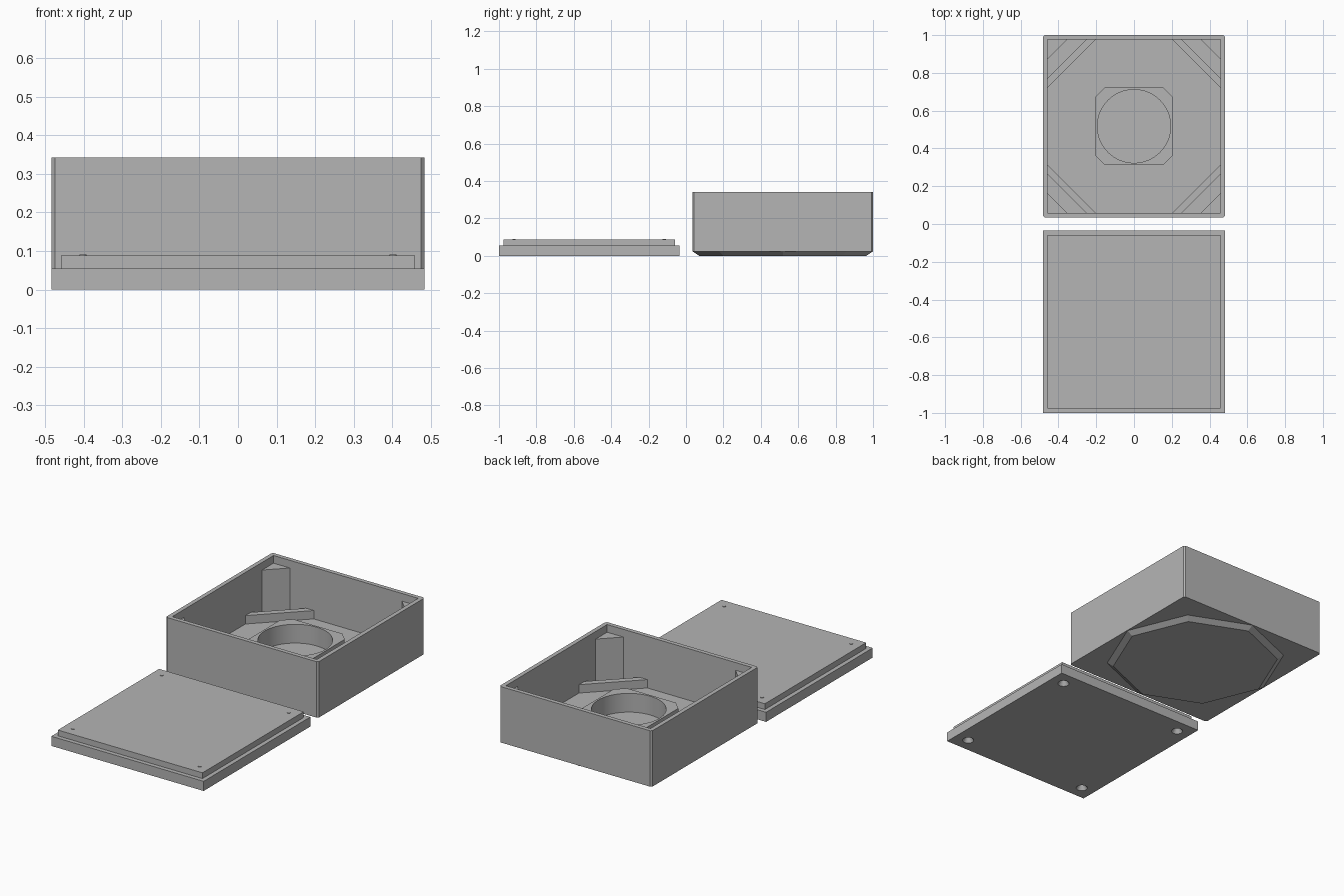
import bpy, bmesh, math

if "Cube" in bpy.data.objects:
    bpy.data.objects.remove(bpy.data.objects["Cube"])

grey = bpy.data.materials.new("plain grey")
grey.diffuse_color = (0.46, 0.46, 0.46, 1)
grey.use_nodes = True
grey.node_tree.nodes["Principled BSDF"].inputs["Base Color"].default_value = grey.diffuse_color


def loft(name, low, high, z0, z1):
    """Solid between two matching outlines at heights z0 and z1."""
    bm = bmesh.new()
    a = [bm.verts.new((x, y, z0)) for x, y in low]
    b = [bm.verts.new((x, y, z1)) for x, y in high]
    n = len(a)
    bm.faces.new(a)
    bm.faces.new(b)
    for i in range(n):
        j = (i + 1) % n
        bm.faces.new((a[i], a[j], b[j], b[i]))
    bmesh.ops.recalc_face_normals(bm, faces=bm.faces[:])
    me = bpy.data.meshes.new(name)
    bm.to_mesh(me)
    bm.free()
    me.materials.append(grey)
    ob = bpy.data.objects.new(name, me)
    bpy.context.collection.objects.link(ob)
    return ob


def prism(name, outline, z0, z1):
    return loft(name, outline, outline, z0, z1)


def square(cy, h, c=0.0):
    """Square outline centred on (0, cy) with optional corner cuts."""
    if c == 0:
        return [(-h, cy - h), (h, cy - h), (h, cy + h), (-h, cy + h)]
    k = h - c
    return [(x, cy + y) for x, y in ((-k, -h), (k, -h), (h, -k), (h, k),
                                     (k, h), (-k, h), (-h, k), (-h, -k))]


def ring(cx, cy, r, n):
    return [(cx + r * math.cos(math.tau * i / n), cy + r * math.sin(math.tau * i / n))
            for i in range(n)]


def cut(ob, cutter):
    m = ob.modifiers.new("cut", 'BOOLEAN')
    m.operation = 'DIFFERENCE'
    m.solver = 'EXACT'
    m.object = cutter
    bpy.context.view_layer.objects.active = ob
    bpy.ops.object.modifier_apply(modifier=m.name)
    bpy.data.objects.remove(cutter)


def smooth(ob):
    bpy.ops.object.select_all(action='DESELECT')
    ob.select_set(True)
    bpy.context.view_layer.objects.active = ob
    bpy.ops.object.shade_smooth_by_angle(angle=math.radians(20))


CY = 0.5175            # centre of the box; the lid mirrors it
OUT, IN = 0.4825, 0.458
BASE, FLOOR, RIM = 0.022, 0.047, 0.342

# Open box with cut vertical corners
box = prism("box_shell", square(CY, OUT, 0.009), BASE, RIM)
cut(box, prism("box_cavity", square(CY, IN), FLOOR, 0.5))

# Tapered eight-sided foot under the box
loft("box_foot", ring(0, CY, 0.447, 8), ring(0, CY, 0.48, 8), 0, BASE)

# Central socket with a round well
socket = prism("socket", square(CY, 0.205, 0.05), FLOOR, 0.155)
cut(socket, prism("socket_well", ring(0, CY, 0.194, 64), 0.0475, 0.3))
smooth(socket)

# Corner posts and low diagonal ribs
for sx in (-1, 1):
    for sy in (-1, 1):
        def corner(u, v):
            return (sx * (IN - u), CY + sy * (IN - v))
        prism("corner_post", [corner(0, 0), corner(0.103, 0), corner(0, 0.103)],
              FLOOR, 0.298)
        prism("diagonal_rib", [corner(0.205, 0), corner(0.255, 0),
                               corner(0, 0.255), corner(0, 0.205)], FLOOR, 0.095)

# Lid plate with raised lip
lid = prism("lid_plate", square(-CY, OUT), 0, 0.055)
prism("lid_lip", square(-CY, IN), 0.055, 0.088)

# Countersunk holes with screws whose tips pass through the lip
for x in (-0.402, 0.402):
    for y in (-CY - 0.402, -CY + 0.402):
        cut(lid, loft("countersink", ring(x, y, 0.031, 32), ring(x, y, 0.012, 32),
                      -0.001, 0.03))
        smooth(prism("screw", ring(x, y, 0.009, 24), 0.025, 0.091))
